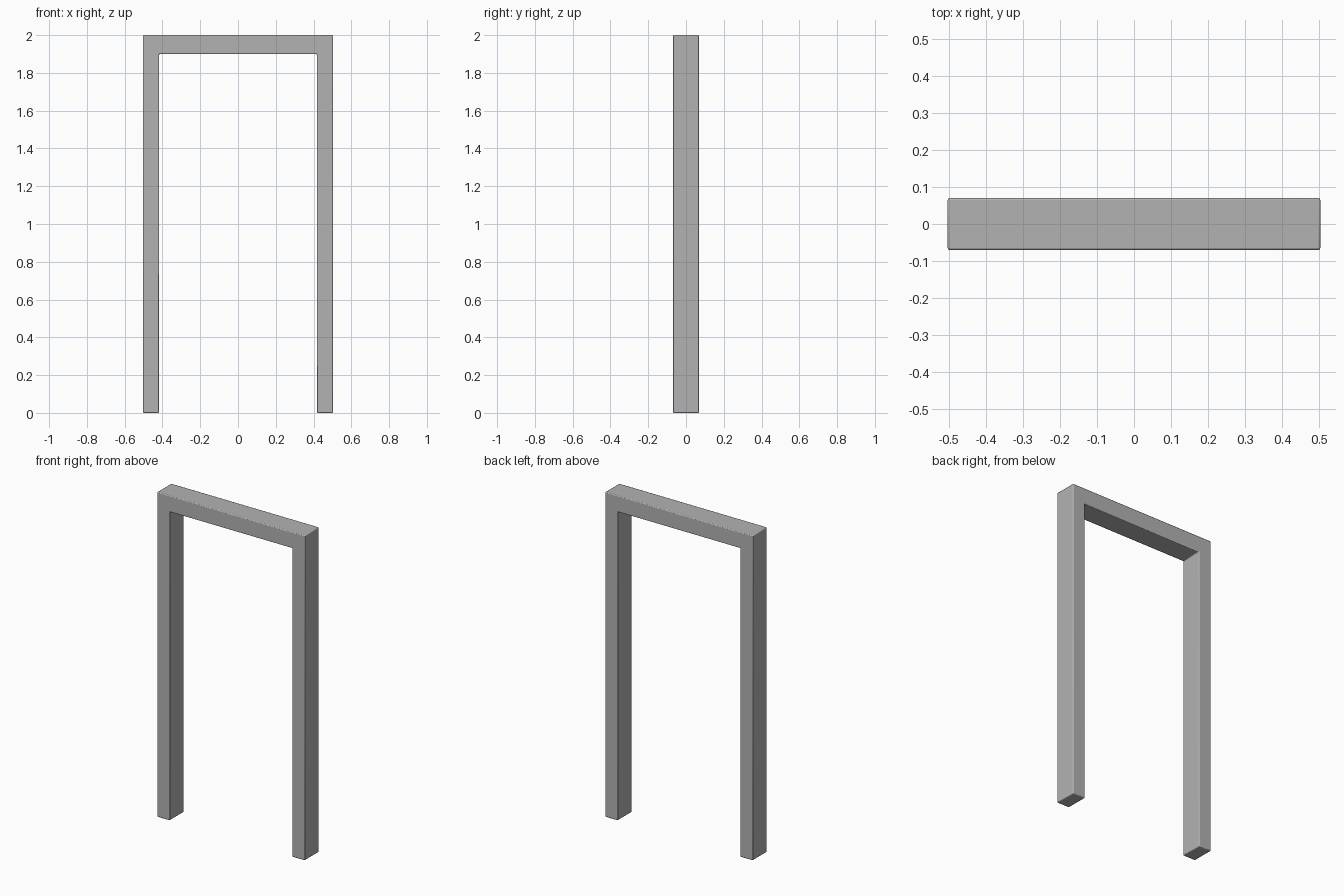
import bpy, bmesh, math

if "Cube" in bpy.data.objects:
    bpy.data.objects.remove(bpy.data.objects["Cube"])

OUT, INN = 0.503, 0.417      # outer and inner half width
TOP, LINTEL = 2.0, 1.9       # top and underside of the lintel
DEPTH = 0.14

# Grey paint
grey = bpy.data.materials.new("grey")
grey.diffuse_color = (0.45, 0.45, 0.45, 1)
grey.use_nodes = True
grey.node_tree.nodes["Principled BSDF"].inputs["Base Color"].default_value = grey.diffuse_color

# Door frame: two posts and a lintel as one profile, extruded in depth
profile = [(-OUT, 0), (-INN, 0), (-INN, LINTEL), (INN, LINTEL),
           (INN, 0), (OUT, 0), (OUT, TOP), (-OUT, TOP)]
bm = bmesh.new()
face = bm.faces.new([bm.verts.new((x, -DEPTH / 2, z)) for x, z in profile])
ext = bmesh.ops.extrude_face_region(bm, geom=[face])
back = [v for v in ext["geom"] if isinstance(v, bmesh.types.BMVert)]
bmesh.ops.translate(bm, verts=back, vec=(0, DEPTH, 0))
bmesh.ops.recalc_face_normals(bm, faces=bm.faces)
mesh = bpy.data.meshes.new("door_frame")
bm.to_mesh(mesh)
bm.free()
mesh.materials.append(grey)
frame = bpy.data.objects.new("door_frame", mesh)
bpy.context.collection.objects.link(frame)

# Slightly softened edges
bevel = frame.modifiers.new("soft_edges", 'BEVEL')
bevel.width = 0.005
bevel.segments = 2
bevel.limit_method = 'ANGLE'
bevel.angle_limit = math.radians(30)

bpy.context.view_layer.objects.active = frame
frame.select_set(True)
bpy.ops.object.shade_smooth_by_angle(angle=math.radians(50))
